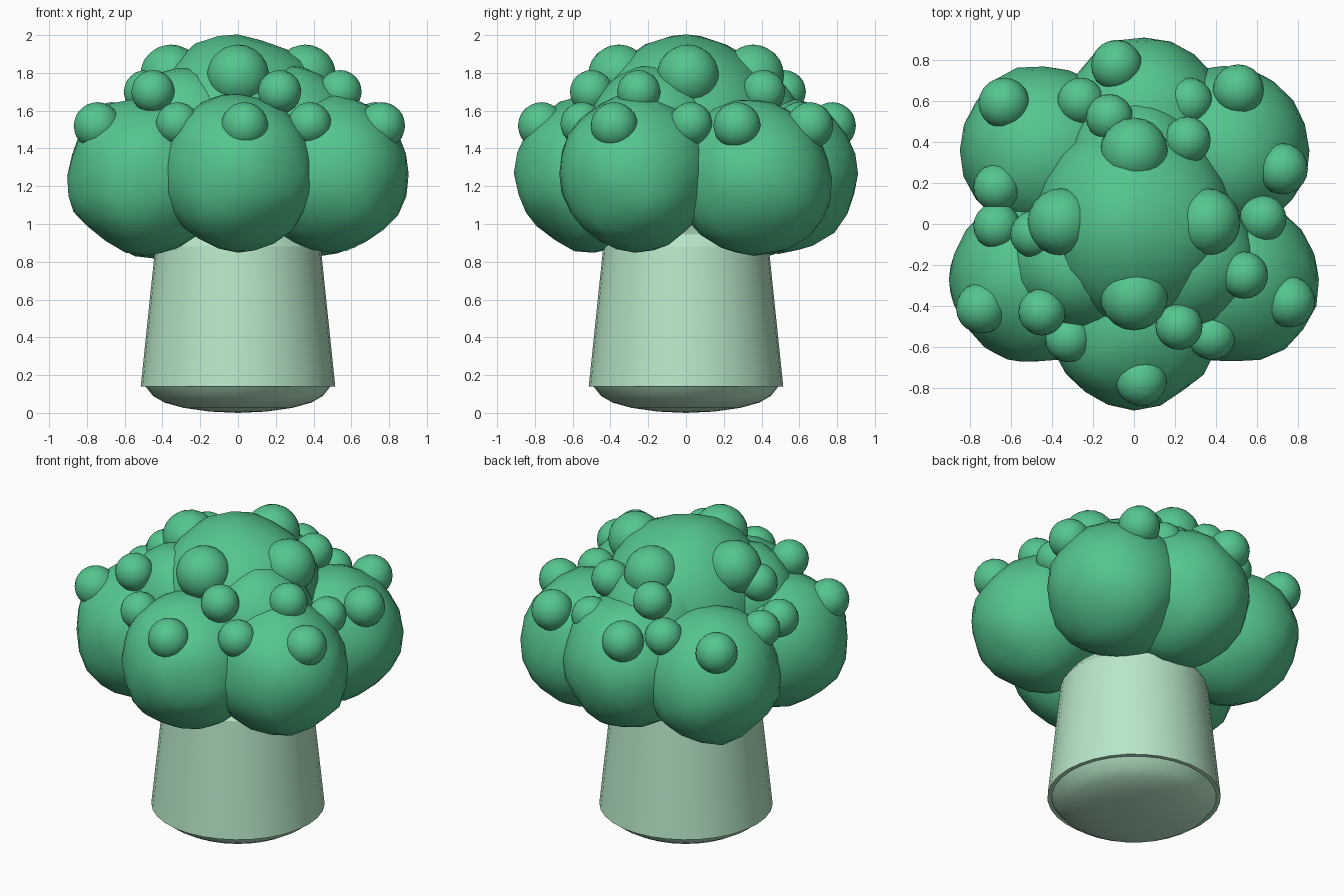
import bpy, bmesh
from mathutils import Vector, noise
from math import radians

if "Cube" in bpy.data.objects:
    bpy.data.objects.remove(bpy.data.objects["Cube"])


def material(name, rgb):
    m = bpy.data.materials.new(name)
    m.diffuse_color = (*rgb, 1)
    m.use_nodes = True
    m.node_tree.nodes["Principled BSDF"].inputs["Base Color"].default_value = m.diffuse_color
    return m


GREEN = material("floret_green", (0.09, 0.56, 0.27))
PALE = material("stem_green", (0.48, 0.80, 0.57))


def finish(name, bm, mat, angle):
    me = bpy.data.meshes.new(name)
    bm.to_mesh(me)
    bm.free()
    ob = bpy.data.objects.new(name, me)
    bpy.context.collection.objects.link(ob)
    me.materials.append(mat)
    bpy.ops.object.select_all(action='DESELECT')
    ob.select_set(True)
    bpy.context.view_layer.objects.active = ob
    bpy.ops.object.shade_smooth_by_angle(angle=radians(angle))
    return ob


def ball(name, x, y, z, r, lump=0.0, sub=3):
    """Round floret with an optional slightly lumpy surface."""
    bm = bmesh.new()
    bmesh.ops.create_icosphere(bm, subdivisions=sub, radius=1)
    c = Vector((x, y, z))
    for v in bm.verts:
        n = noise.noise(v.co * 1.8 + c * 5)
        v.co = c + v.co * r * (1 + lump * n)
    return finish(name, bm, GREEN, 60)


# Stem: tapered trunk with a recessed, bulging underside and domed top
profile = [(0.0, 0.0), (0.15, 0.007), (0.29, 0.027), (0.39, 0.055), (0.45, 0.09),
           (0.49, 0.14), (0.515, 0.14), (0.438, 0.88), (0.39, 0.945),
           (0.27, 0.99), (0.0, 1.02)]
bm = bmesh.new()
vs = [bm.verts.new((r, 0, z)) for r, z in profile]
es = [bm.edges.new(p) for p in zip(vs, vs[1:])]
bmesh.ops.spin(bm, geom=vs + es, cent=(0, 0, 0), axis=(0, 0, 1),
               angle=radians(360), steps=32)
bmesh.ops.remove_doubles(bm, verts=bm.verts, dist=1e-4)
bmesh.ops.recalc_face_normals(bm, faces=bm.faces)
finish("stem", bm, PALE, 30)

# Lower ring of large florets
for i, (x, y, z) in enumerate([(0, -0.49, 1.27), (0.49, -0.27, 1.265), (0.44, 0.36, 1.24),
                               (0.05, 0.49, 1.265), (-0.44, 0.36, 1.24), (-0.49, -0.27, 1.255)]):
    ball(f"large_floret_{i}", x, y, z, 0.415, 0.06)

# Crown and the three florets under it
ball("crown", 0, 0, 1.5, 0.5, 0.05)
for i, (x, y) in enumerate([(0, 0.29), (-0.27, -0.18), (0.27, -0.18)]):
    ball(f"middle_floret_{i}", x, y, 1.5, 0.335, 0.05)

# Small buds: crown, middle florets, large florets, gaps between them
buds = {
    "crown_bud": (1.785, 0.165, [(0, -0.355), (0.355, 0.01), (0, 0.355), (-0.355, 0.01)]),
    "middle_bud": (1.70, 0.115, [(-0.45, -0.43), (-0.49, -0.05), (0.22, -0.5),
                                 (0.54, -0.25), (-0.12, 0.52), (0.26, 0.41)]),
    "large_bud": (1.52, 0.125, [(0.035, -0.765), (0.76, -0.38), (0.725, 0.27), (0.51, 0.655),
                                (-0.085, 0.775), (-0.635, 0.59), (-0.745, -0.41)]),
    "gap_bud": (1.53, 0.115, [(0.38, -0.55), (0.63, 0.025), (0.27, 0.6), (-0.26, 0.6),
                              (-0.67, 0.18), (-0.67, -0.01), (-0.32, -0.56)]),
}
for name, (z, r, spots) in buds.items():
    for i, (x, y) in enumerate(spots):
        ball(f"{name}_{i}", x, y, z, r)
